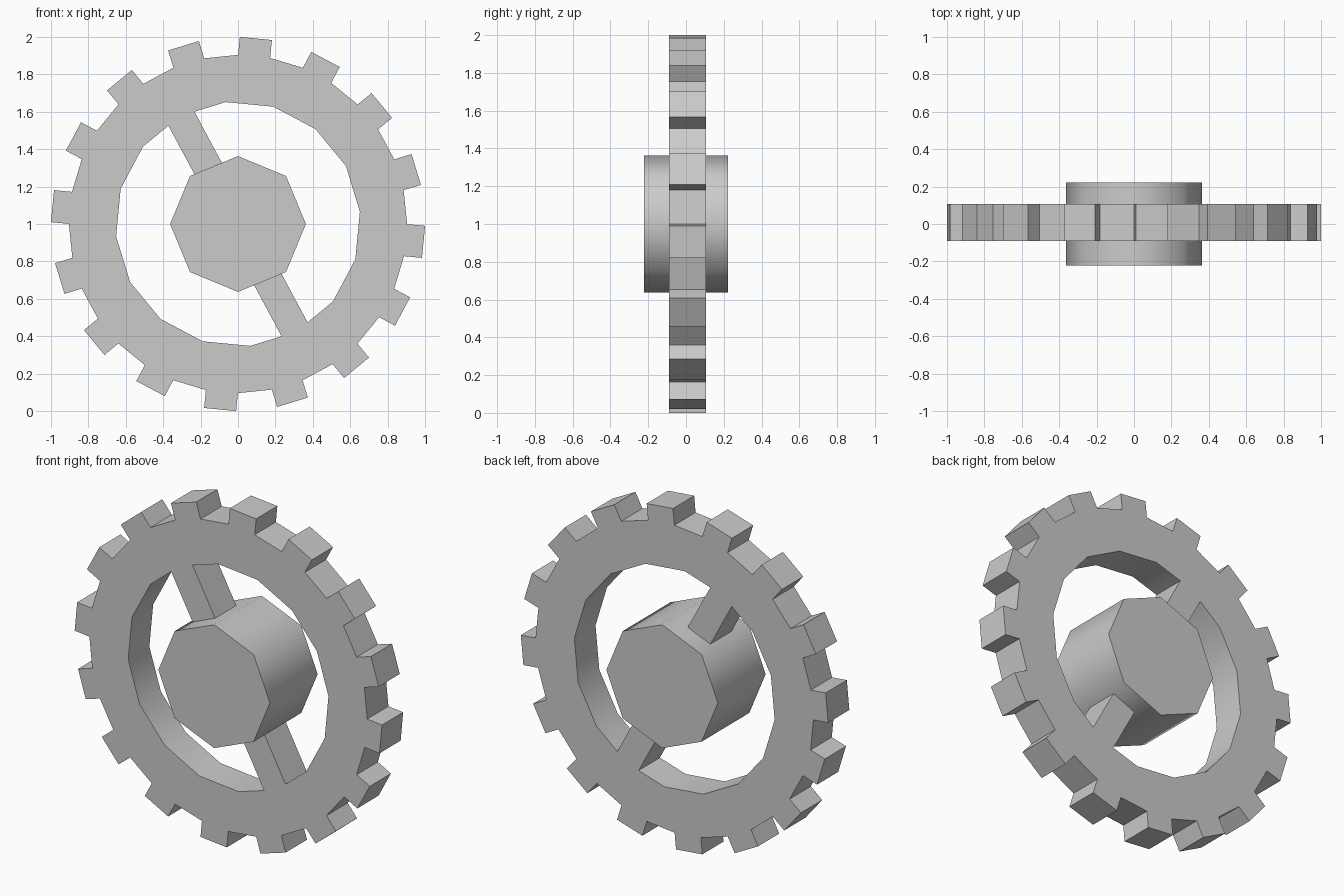
import bpy, bmesh, math
from mathutils import Matrix

if "Cube" in bpy.data.objects:
    bpy.data.objects.remove(bpy.data.objects["Cube"])

CZ = 1.0                # wheel centre height
STEP = 22.5             # 16 teeth
TOOTH0 = 5.5            # clockwise angle of first tooth, from the top
SPOKE = -28.25          # clockwise angle of upper spoke
R_IN, SPOKE_W = 0.655, 0.079


def place(u, v, deg):
    """Point u across and v outward along a clockwise direction."""
    t = math.radians(deg)
    return (u * math.cos(t) + v * math.sin(t), 0.0085,
            CZ - u * math.sin(t) + v * math.cos(t))


def finish(obj, angle):
    bpy.ops.object.select_all(action='DESELECT')
    obj.select_set(True)
    bpy.context.view_layer.objects.active = obj
    bpy.ops.object.convert(target='MESH')
    bpy.ops.object.shade_smooth_by_angle(angle=math.radians(angle))


def make_object(name, bm):
    mesh = bpy.data.meshes.new(name)
    bm.to_mesh(mesh)
    bm.free()
    obj = bpy.data.objects.new(name, mesh)
    bpy.context.collection.objects.link(obj)
    return obj


# Toothed outline
outline = [place(u, v, TOOTH0 + STEP * k) for k in range(16)
           for u, v in ((-.086, .90), (-.086, .9965), (.086, .9965), (.086, .90))]


# Two openings, separated by the spokes; inner ends hide in the hub
def opening(deg):
    end = R_IN - SPOKE_W * math.tan(math.radians(STEP / 2))
    pts = [place(SPOKE_W, end, deg)]
    pts += [place(0, R_IN, deg + STEP * k) for k in range(1, 8)]
    pts += [place(SPOKE_W, -end, deg)]
    pts += [place(0, 0.305, deg + a) for a in range(165, 0, -30)]
    return pts


# Gear wheel: rim, teeth and spokes as one plate
bm = bmesh.new()
edges = []
for loop in (outline, opening(SPOKE), opening(SPOKE + 180)):
    vs = [bm.verts.new(p) for p in loop]
    edges += [bm.edges.new((vs[i - 1], vs[i])) for i in range(len(vs))]
bmesh.ops.triangle_fill(bm, edges=edges, use_beauty=True, normal=(0, -1, 0))
bmesh.ops.recalc_face_normals(bm, faces=bm.faces[:])
wheel = make_object("gear_wheel", bm)
solid = wheel.modifiers.new("thickness", 'SOLIDIFY')
solid.thickness = 0.197
solid.offset = 0
finish(wheel, 30)

# Octagonal hub
bm = bmesh.new()
bmesh.ops.create_cone(bm, cap_ends=True, segments=8, radius1=0.363, radius2=0.363,
                      depth=0.444, matrix=Matrix.Translation((0, 0, CZ))
                      @ Matrix.Rotation(math.radians(90), 4, 'X'))
hub = make_object("hub", bm)
finish(hub, 60)
